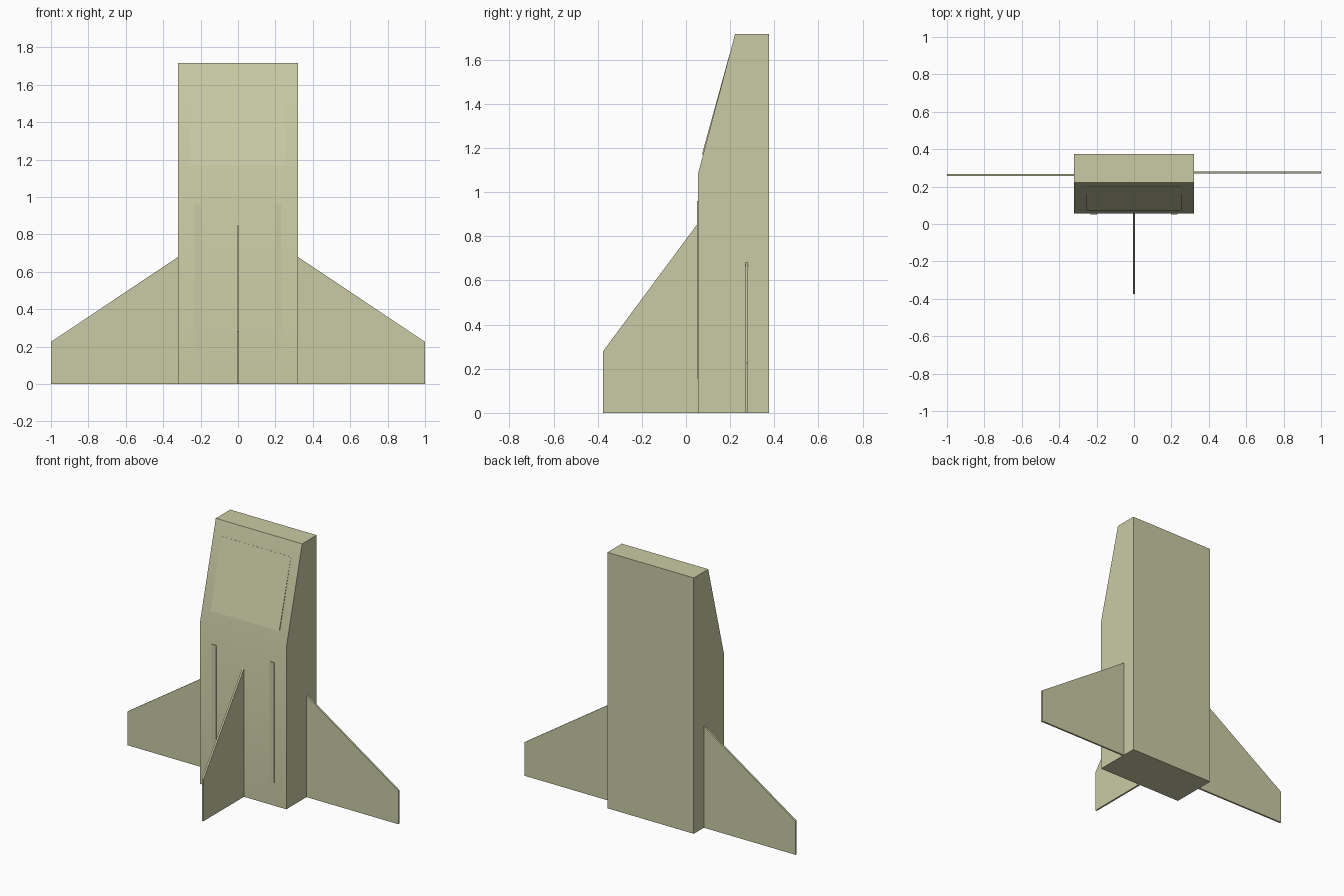
import bpy, bmesh
from mathutils import Vector

if "Cube" in bpy.data.objects:
    bpy.data.objects.remove(bpy.data.objects["Cube"])

paint = bpy.data.materials.new("pale olive")
paint.diffuse_color = (0.59, 0.60, 0.375, 1)
paint.use_nodes = True
paint.node_tree.nodes["Principled BSDF"].inputs["Base Color"].default_value = paint.diffuse_color


def prism(name, profile, offset, smooth=False):
    """Extrude a flat 3D outline along an offset vector."""
    bm = bmesh.new()
    offset = Vector(offset)
    base = bm.faces.new([bm.verts.new(p) for p in profile])
    ext = bmesh.ops.extrude_face_region(bm, geom=[base])
    verts = [g for g in ext["geom"] if isinstance(g, bmesh.types.BMVert)]
    bmesh.ops.translate(bm, verts=verts, vec=offset)
    bmesh.ops.recalc_face_normals(bm, faces=bm.faces)
    me = bpy.data.meshes.new(name)
    bm.to_mesh(me)
    bm.free()
    me.materials.append(paint)
    ob = bpy.data.objects.new(name, me)
    bpy.context.collection.objects.link(ob)
    if smooth:
        bpy.ops.object.select_all(action='DESELECT')
        ob.select_set(True)
        bpy.context.view_layer.objects.active = ob
        bpy.ops.object.shade_smooth_by_angle()
    return ob


def side_prism(name, yz, x0, x1, smooth=False):
    return prism(name, [(x0, y, z) for y, z in yz], (x1 - x0, 0, 0), smooth)


# Body with a sloped nose, softly shaded across the bend
side_prism("body", [(0.055, 0), (0.055, 1.085), (0.222, 1.715),
                    (0.375, 1.715), (0.375, 0)], -0.32, 0.32, True)

# Thin windscreen plate, standing proud at its lower edge
side_prism("windscreen", [(0.072, 1.17), (0.196, 1.62), (0.204, 1.62), (0.084, 1.17)],
           -0.255, 0.255)

# Upright fin
side_prism("fin", [(-0.375, 0), (-0.375, 0.28), (0.055, 0.86), (0.06, 0.86), (0.06, 0)],
           -0.006, 0.006)

# Wings, set slightly apart in depth, and raised front strips
for side, label, y in ((-1, "left", 0.256), (1, "right", 0.269)):
    wing = [(0.315, 0), (1, 0), (1, 0.225), (0.32, 0.68), (0.315, 0.68)]
    prism(label + "_wing", [(side * x, y, z) for x, z in wing], (0, 0.012, 0))
    a, b = sorted((side * 0.198, side * 0.233))
    side_prism(label + "_strip", [(0.05, 0.155), (0.05, 0.96), (0.057, 0.96), (0.057, 0.155)], a, b)
